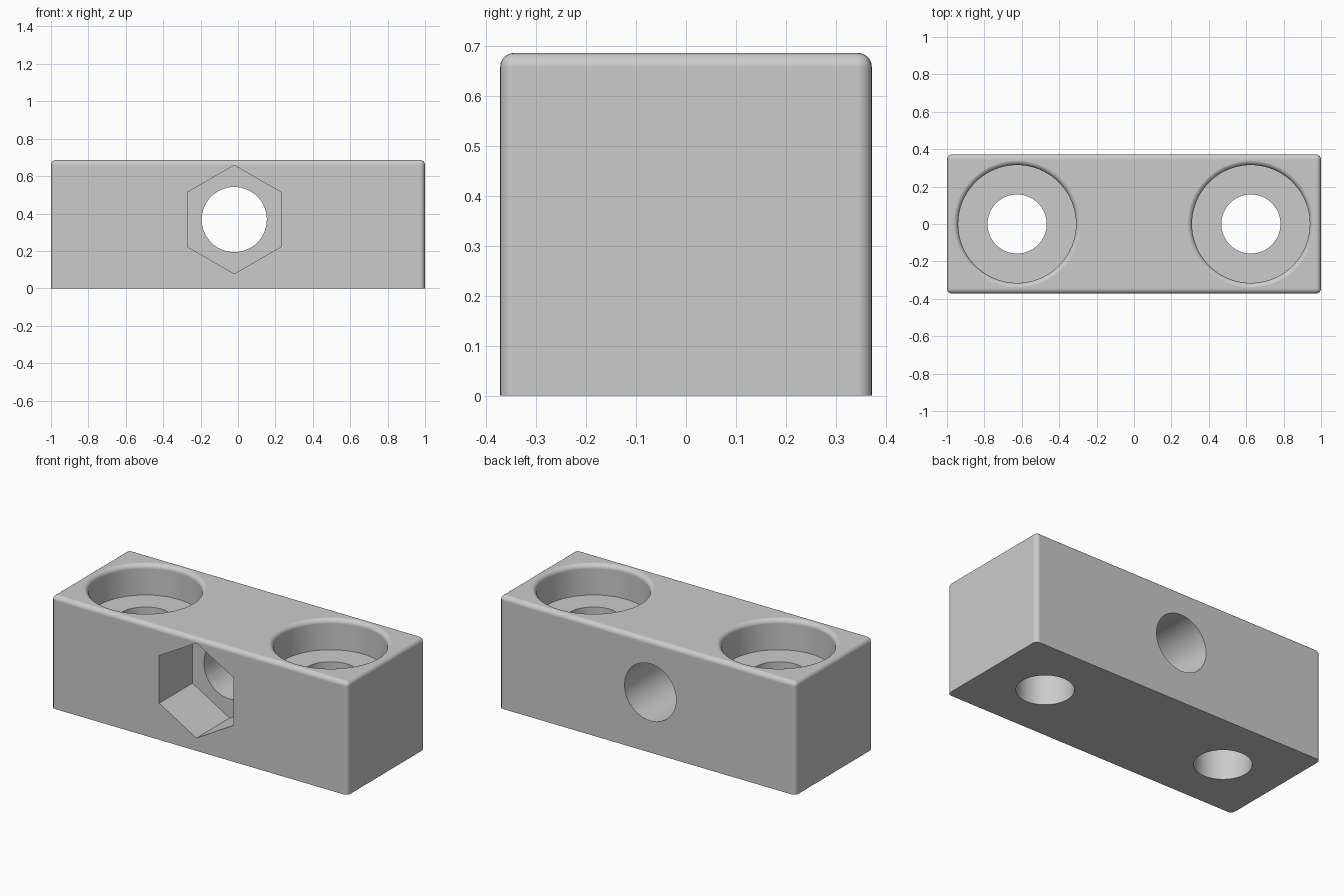
import bpy, bmesh, math
from mathutils import Matrix, Vector

default = bpy.data.objects.get("Cube")
if default:
    bpy.data.objects.remove(default, do_unlink=True)

LENGTH, DEPTH, HEIGHT = 2.0, 0.745, 0.687
FILLET = 0.028

grey = bpy.data.materials.new("plain grey")
grey.use_nodes = True
grey.diffuse_color = (0.6, 0.6, 0.6, 1)
grey.node_tree.nodes["Principled BSDF"].inputs["Base Color"].default_value = (0.6, 0.6, 0.6, 1)


def make_object(name, bm):
    bmesh.ops.recalc_face_normals(bm, faces=bm.faces[:])
    mesh = bpy.data.meshes.new(name)
    bm.to_mesh(mesh)
    bm.free()
    mesh.materials.append(grey)
    obj = bpy.data.objects.new(name, mesh)
    bpy.context.collection.objects.link(obj)
    return obj


def lathe(name, profile, x):
    """Revolve an (r, z) profile around a vertical axis at x."""
    bm = bmesh.new()
    verts = [bm.verts.new((r, 0, z)) for r, z in profile]
    edges = [bm.edges.new(pair) for pair in zip(verts, verts[1:])]
    bmesh.ops.spin(bm, geom=verts + edges, cent=(0, 0, 0), axis=(0, 0, 1),
                   angle=math.tau, steps=80, use_duplicate=False)
    bmesh.ops.remove_doubles(bm, verts=bm.verts[:], dist=1e-5)
    bmesh.ops.translate(bm, verts=bm.verts[:], vec=(x, 0, 0))
    return make_object(name, bm)


def cross_prism(name, sides, radius, y0, y1, x, z):
    """Prism along y with one corner pointing up."""
    bm = bmesh.new()
    bmesh.ops.create_cone(bm, cap_ends=True, segments=sides, radius1=radius,
                          radius2=radius, depth=y1 - y0)
    bmesh.ops.rotate(bm, verts=bm.verts[:], matrix=Matrix.Rotation(math.pi / 2, 3, 'X'))
    bmesh.ops.translate(bm, verts=bm.verts[:], vec=(x, (y0 + y1) / 2, z))
    return make_object(name, bm)


# Block: every edge rounded except those around the base
bm = bmesh.new()
bmesh.ops.create_cube(bm, size=1)
bmesh.ops.scale(bm, verts=bm.verts[:], vec=(LENGTH, DEPTH, HEIGHT))
bmesh.ops.translate(bm, verts=bm.verts[:], vec=(0, 0, HEIGHT / 2))
rounded = [e for e in bm.edges if max(v.co.z for v in e.verts) > HEIGHT / 2]
bmesh.ops.bevel(bm, geom=rounded, offset=FILLET, segments=6, profile=0.5,
                affect='EDGES', clamp_overlap=True)
block = make_object("mounting_block", bm)

# Counterbored screw holes with a rounded rim
BORE, HEAD, FLOOR = 0.158, 0.315, 0.5
rim = []
for i in range(7):
    a = i / 6 * math.pi / 2
    rim.append((HEAD + FILLET * (1 - math.cos(a)),
                HEIGHT + 0.0005 - FILLET * (1 - math.sin(a))))
profile = [(0, -0.1), (BORE, -0.1), (BORE, FLOOR), (HEAD, FLOOR)] + rim
profile += [(rim[-1][0], HEIGHT + 0.1), (0, HEIGHT + 0.1)]
cutters = [lathe("screw_hole_cutter", profile, x) for x in (-0.625, 0.625)]

# Cross hole with a hexagonal nut pocket at the front
CROSS_X, CROSS_Z = -0.02, 0.368
cutters.append(cross_prism("cross_hole_cutter", 80, 0.174, -0.6, 0.6, CROSS_X, CROSS_Z))
cutters.append(cross_prism("nut_pocket_cutter", 6, 0.29, -0.6, -0.052, CROSS_X, CROSS_Z))

# Cut the holes, then drop the cutters
bpy.ops.object.select_all(action='DESELECT')
block.select_set(True)
bpy.context.view_layer.objects.active = block
for cutter in cutters:
    cutter.hide_render = True
    mod = block.modifiers.new("cut", 'BOOLEAN')
    mod.operation = 'DIFFERENCE'
    mod.solver = 'EXACT'
    mod.object = cutter
    bpy.ops.object.modifier_apply(modifier=mod.name)
    bpy.data.objects.remove(cutter, do_unlink=True)

# Smooth the fillets and bores, keep flat faces flat
bpy.ops.object.shade_smooth_by_angle(angle=math.radians(30))
weighted = block.modifiers.new("weighted_normals", 'WEIGHTED_NORMAL')
weighted.keep_sharp = True
